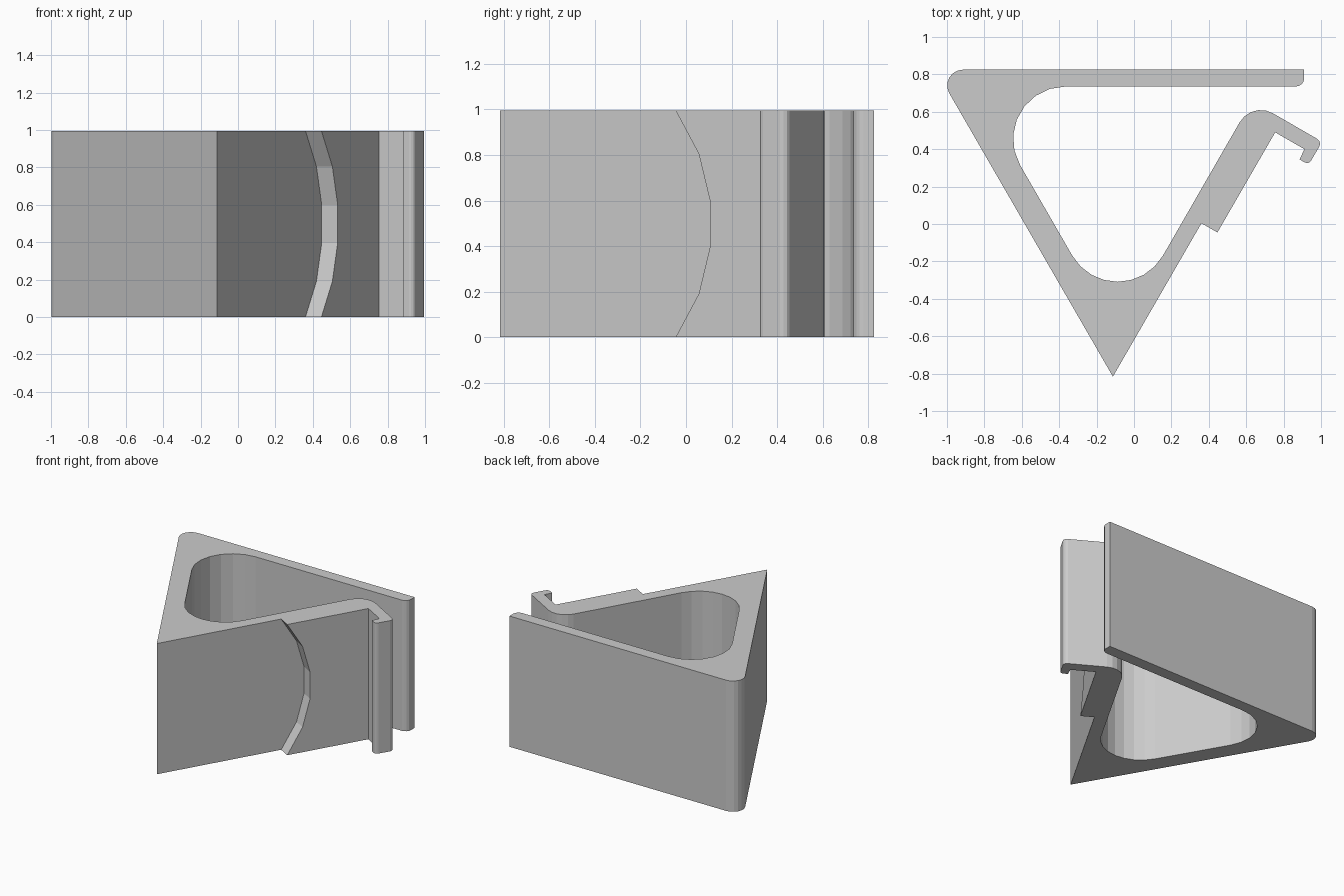
import bpy, bmesh
from math import sqrt, tan
from mathutils import Vector, Quaternion

if "Cube" in bpy.data.objects:
    bpy.data.objects.remove(bpy.data.objects["Cube"])

HEIGHT = 0.995
D = Vector((0.5, sqrt(3) / 2))        # direction along the slanted arm
N = Vector((sqrt(3) / 2, -0.5))       # outward direction of the arm
STEP = 0.0985                         # depth of the curved step


def fillet(a, corner, b, radius, steps):
    """Points of an arc rounding the corner between a and b."""
    u, v = (a - corner).normalized(), (b - corner).normalized()
    half = u.angle(v) / 2
    t = radius / tan(half)
    p, q = corner + u * t, corner + v * t
    centre = corner + (u + v).normalized() * sqrt(t * t + radius * radius)
    start, end = (p - centre).to_3d(), (q - centre).to_3d()
    turn = start.rotation_difference(end)
    return [centre + (Quaternion().slerp(turn, i / steps) @ start).to_2d()
            for i in range(steps + 1)]


def outline(shift):
    """Clip outline, with the step moved along the arm by shift."""
    pad_top = Vector((0.755, 0.49))
    pad_end = pad_top - D * (0.618 - shift)
    apex = pad_top - D * (0.618 + 0.947) - N * STEP
    corners = [
        (apex, 0, 0), (pad_end - N * STEP, 0, 0), (pad_end, 0, 0), (pad_top, 0, 0),
        # hook
        ((0.911, 0.40), 0, 0), ((0.885, 0.345), 0, 0), ((0.934, 0.317), 0.024, 3),
        ((1.006, 0.44), 0.03, 3), ((0.63, 0.657), 0.13, 5),
        # cavity
        ((-0.0875, -0.59), 0.28, 8), ((-0.851, 0.735), 0.28, 7),
        # top bar
        ((0.91, 0.735), 0.045, 4), ((0.91, 0.825), 0, 0), ((-1.0605, 0.825), 0.084, 6),
    ]
    pts = [Vector(c[0]) for c in corners]
    result = []
    for i, (_, radius, steps) in enumerate(corners):
        if radius:
            result += fillet(pts[i - 1], pts[i], pts[(i + 1) % len(pts)], radius, steps)
        else:
            result.append(pts[i])
    return result


# Loft the outline upward, following the bowed step
levels = [(0, 0), (0.19, 0.117), (0.396, 0.174),
          (0.599, 0.174), (0.805, 0.117), (HEIGHT, 0)]
bm = bmesh.new()
rings = [[bm.verts.new((p.x, p.y, z)) for p in outline(s)] for z, s in levels]
for low, high in zip(rings, rings[1:]):
    for i in range(len(low)):
        j = (i + 1) % len(low)
        bm.faces.new((low[i], low[j], high[j], high[i]))
bm.faces.new(rings[0][::-1])
bm.faces.new(rings[-1])

# Merge flat regions into single faces
bmesh.ops.dissolve_limit(bm, angle_limit=0.01, verts=bm.verts[:], edges=bm.edges[:])
bmesh.ops.recalc_face_normals(bm, faces=bm.faces[:])
mesh = bpy.data.meshes.new("clip_body")
bm.to_mesh(mesh)
bm.free()
bpy.context.collection.objects.link(bpy.data.objects.new("clip_body", mesh))
